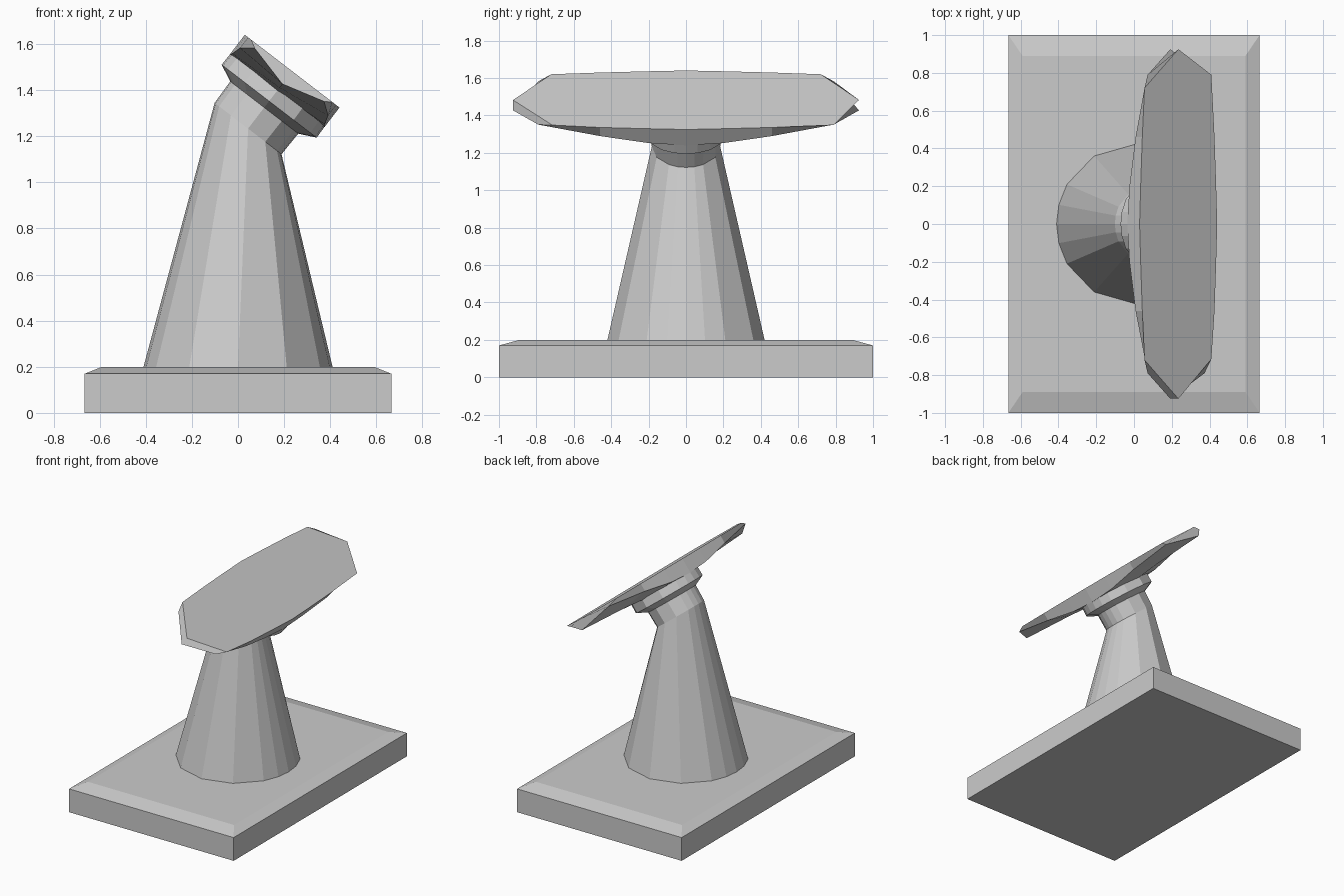
import bpy, bmesh
from math import sin, cos, radians
from mathutils import Vector

if "Cube" in bpy.data.objects:
    bpy.data.objects.remove(bpy.data.objects["Cube"])

# Tilted frame of the head: U runs down the slope, N is the face normal
CENTRE = Vector((0.235, 0, 1.4825))
U = Vector((0.793, 0, -0.609))
N = Vector((0.609, 0, 0.793))

# Uneven 16-sided ring used by the column and collar
QUARTER = (0, 14, 30, 59)
ANGLES = [radians(a) for a in
          [*QUARTER, 90] + [180 - a for a in QUARTER[::-1]]
          + [180 + a for a in QUARTER[1:]] + [270]
          + [360 - a for a in QUARTER[:0:-1]]]


def head_point(u, y, depth):
    return CENTRE + U * u - N * depth + Vector((0, y, 0))


def tilted_ring(radius, depth):
    return [head_point(radius * cos(a), radius * sin(a), depth) for a in ANGLES]


def loft(name, rings):
    """Skin a list of equal-length rings and cap both ends."""
    bm = bmesh.new()
    rows = [[bm.verts.new(p) for p in ring] for ring in rings]
    n = len(rows[0])
    for a, b in zip(rows, rows[1:]):
        for i in range(n):
            j = (i + 1) % n
            bm.faces.new((a[i], a[j], b[j], b[i]))
    bm.faces.new(rows[0][::-1])
    bm.faces.new(rows[-1])
    bmesh.ops.recalc_face_normals(bm, faces=bm.faces)
    mesh = bpy.data.meshes.new(name)
    bm.to_mesh(mesh)
    bm.free()
    obj = bpy.data.objects.new(name, mesh)
    bpy.context.collection.objects.link(obj)
    return obj


def rectangle(x, y, z):
    return [Vector((sx * x, sy * y, z))
            for sx, sy in ((-1, -1), (1, -1), (1, 1), (-1, 1))]


# Plinth with a shallow chamfered top
loft("base", [rectangle(0.665, 1, 0), rectangle(0.665, 1, 0.17),
              rectangle(0.59, 0.89, 0.2)])

# Tapered column ending in a tilted cut
foot = [Vector((0.41 * cos(a), 0.42 * sin(a), 0.2)) for a in ANGLES]
loft("column", [foot, tilted_ring(0.183, 0.314)])

# Neck and flared collar under the head
loft("neck_collar", [tilted_ring(r, d) for r, d in
                     ((0.183, 0.314), (0.186, 0.199), (0.26, 0.164), (0.258, 0.09))])


# Head: cross-sections along y, thick in the middle and thin at the pointed ends
def section(y, half, edge_depth, mid_depth):
    return [head_point(u, y, d) for u, d in
            ((-half, 0), (0, 0), (half, 0),
             (half, edge_depth), (0, mid_depth), (-half, edge_depth))]


def end_section(side, low_corner):
    return [head_point(u, side * y, d) for u, y, d in
            ((-0.226, 0.72, 0), (0, 0.925, 0), (0.22, low_corner, 0),
             (0.19, 0.79, 0.02), (0, 0.925, 0.07), (-0.19, 0.79, 0.02))]


half_sections = [(0.2, 0.252, 0.097, 0.11), (0.46, 0.241, 0.058, 0.09)]
rings = [end_section(-1, 0.715)]
rings += [section(-y, *s) for y, *s in half_sections[::-1]]
rings += [section(0, 0.259, 0.107, 0.115)]
rings += [section(y, *s) for y, *s in half_sections]
rings += [end_section(1, 0.79)]
loft("tilted_head", rings)
